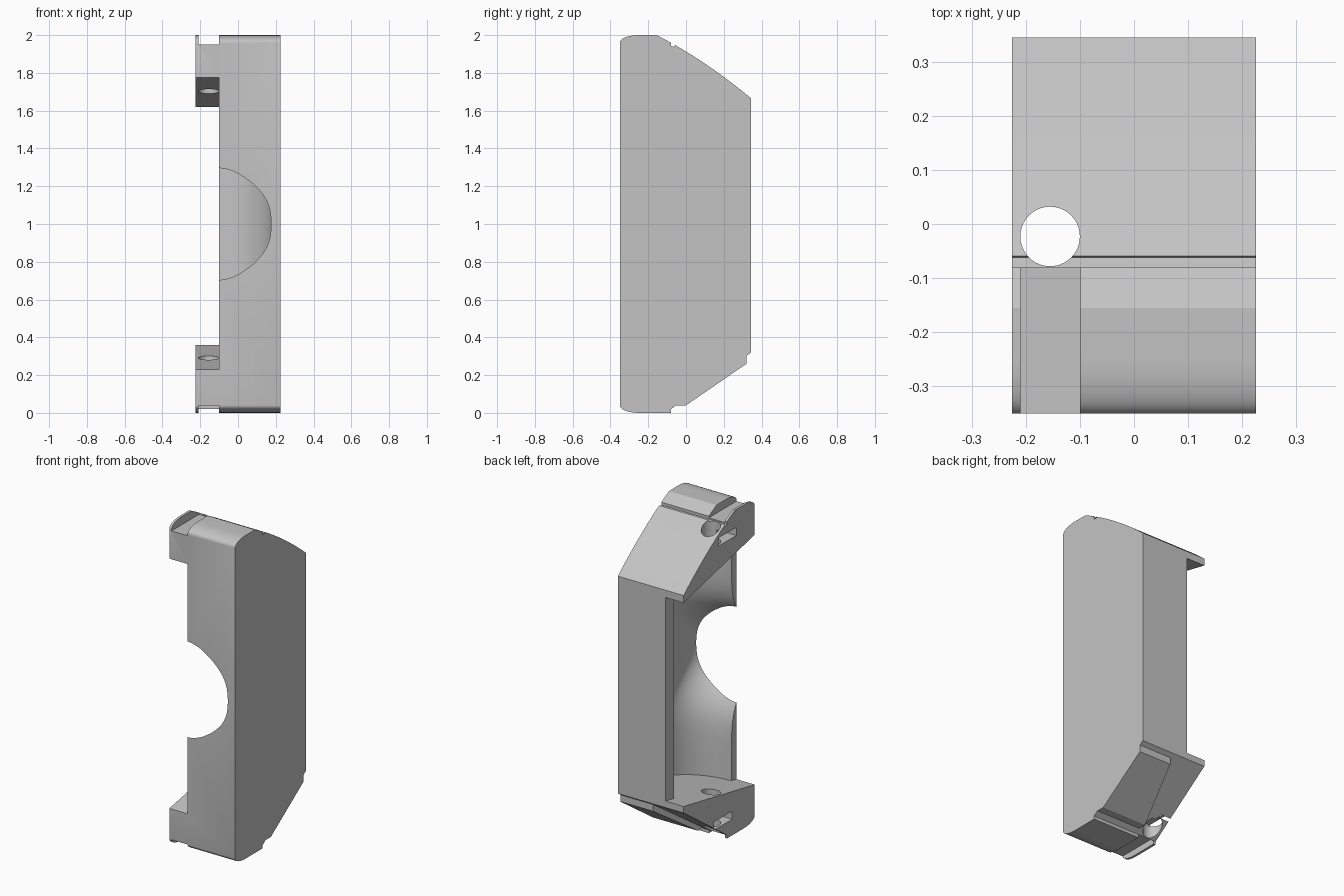
import bpy, bmesh
from math import sin, cos, pi, exp, radians

cube = bpy.data.objects.get("Cube")
if cube:
    bpy.data.objects.remove(cube, do_unlink=True)

grey = bpy.data.materials.new("plain_grey")
grey.use_nodes = True
grey.diffuse_color = (0.55, 0.55, 0.55, 1)
grey.node_tree.nodes["Principled BSDF"].inputs["Base Color"].default_value = (0.55, 0.55, 0.55, 1)


def loft(name, rings):
    """Closed solid through a list of equal-length rings of points."""
    bm = bmesh.new()
    loops = [[bm.verts.new(p) for p in ring] for ring in rings]
    n = len(loops[0])
    for a, b in zip(loops, loops[1:]):
        for i in range(n):
            j = (i + 1) % n
            bm.faces.new((a[i], a[j], b[j], b[i]))
    bm.faces.new(loops[0][::-1])
    bm.faces.new(loops[-1])
    bmesh.ops.recalc_face_normals(bm, faces=bm.faces)
    mesh = bpy.data.meshes.new(name)
    bm.to_mesh(mesh)
    bm.free()
    mesh.materials.append(grey)
    ob = bpy.data.objects.new(name, mesh)
    bpy.context.collection.objects.link(ob)
    return ob


def prism(name, profile, left, right):
    """Side profile (y, z) extruded in x; left gives the x edge for each y."""
    return loft(name, [[(left(y), y, z) for y, z in profile],
                       [(right, y, z) for y, z in profile]])


def box(name, x0, x1, y0, y1, z0, z1):
    return prism(name, [(y0, z0), (y1, z0), (y1, z1), (y0, z1)], lambda y: x0, x1)


def combine(target, other, operation):
    mod = target.modifiers.new(operation, 'BOOLEAN')
    mod.operation, mod.solver, mod.object = operation, 'EXACT', other
    bpy.context.view_layer.objects.active = target
    bpy.ops.object.modifier_apply(modifier=mod.name)
    bpy.data.objects.remove(other, do_unlink=True)


# Housing: side profile with rounded front corners and a bowed top slope
STEPS = 8
quarter = [i / STEPS * pi / 2 for i in range(STEPS + 1)]
low_front = [(-0.25 - 0.1 * cos(a), 0.04 - 0.04 * sin(a)) for a in quarter]
high_front = [(y, 2 - z) for y, z in reversed(low_front)]


def top_slope(y):
    t = (y + 0.155) / 0.5
    return 2 - 0.335 * t + 0.08 * t * (1 - t)


slope = [(y, top_slope(y)) for y in [0.345 - 0.404 * i / 10 for i in range(11)]]
step = [(-0.062, 1.938), (-0.08, 1.942), (-0.08, top_slope(-0.08)), (-0.155, 2)]
profile = low_front + [(-0.08, 0), (-0.08, 0.02), (0.345, 0.32)] + slope + step + high_front
housing = prism("housing", profile, lambda y: -0.225, 0.225)

# Raised tapered panel under the rear slope
panel = prism("lower_panel",
              [(-0.05, 0.04), (0, 0.04), (0.32, 0.26), (0.32, 0.32), (0.2, 0.3), (0, 0.14)],
              lambda y: -0.08 + 0.26 * max(y, 0), 0.225)
combine(housing, panel, 'UNION')


# Side opening with an upright round channel that swells out through the front
def channel_ring(t):
    arc = [(-0.1 + 0.28 * cos(a), -0.02 + 0.28 * sin(a), a < 0)
           for a in [-pi / 2 + pi * i / 32 for i in range(33)]]
    outline = [(-0.3, -0.7, False), (-0.1, -0.7, False)] + arc
    outline += [(-0.1, 0.7, False), (-0.3, 0.7, False)]
    ring = []
    for x, y, front in outline:
        floor = 0.23 + 0.187 * (y + 0.35)
        ceiling = 1.775 - 0.223 * (y + 0.35)
        z = floor + (ceiling - floor) * t
        swell = 0.28 * exp(-((z - 1) / 0.225) ** 2) if front and 0 < t < 1 else 0
        ring.append((x, y - swell, z))
    return ring


combine(housing, loft("channel_cutter", [channel_ring(i / 48) for i in range(49)]), 'DIFFERENCE')

# Front grooves in both end caps
combine(housing, box("top_groove", -0.21, -0.1, -0.5, -0.08, 1.95, 2.2), 'DIFFERENCE')
combine(housing, box("bottom_groove", -0.21, -0.1, -0.5, -0.08, -0.2, 0.04), 'DIFFERENCE')

# Upright bolt hole through both end caps
circle = [2 * pi * i / 40 for i in range(40)]
hole = loft("hole_cutter", [[(-0.155 + 0.055 * cos(a), -0.023 + 0.055 * sin(a), z)
                             for a in circle] for z in (-0.3, 2.3)])
combine(housing, hole, 'DIFFERENCE')

# Tie slots from the side into the bolt hole
combine(housing, box("top_slot", -0.3, -0.155, -0.17, 0.005, 1.84, 1.89), 'DIFFERENCE')
combine(housing, box("bottom_slot", -0.3, -0.155, -0.13, 0.05, 0.1, 0.15), 'DIFFERENCE')

# Smooth curved walls, crisp edges
bpy.ops.object.select_all(action='DESELECT')
housing.select_set(True)
bpy.context.view_layer.objects.active = housing
bpy.ops.object.shade_smooth_by_angle(angle=radians(25))
